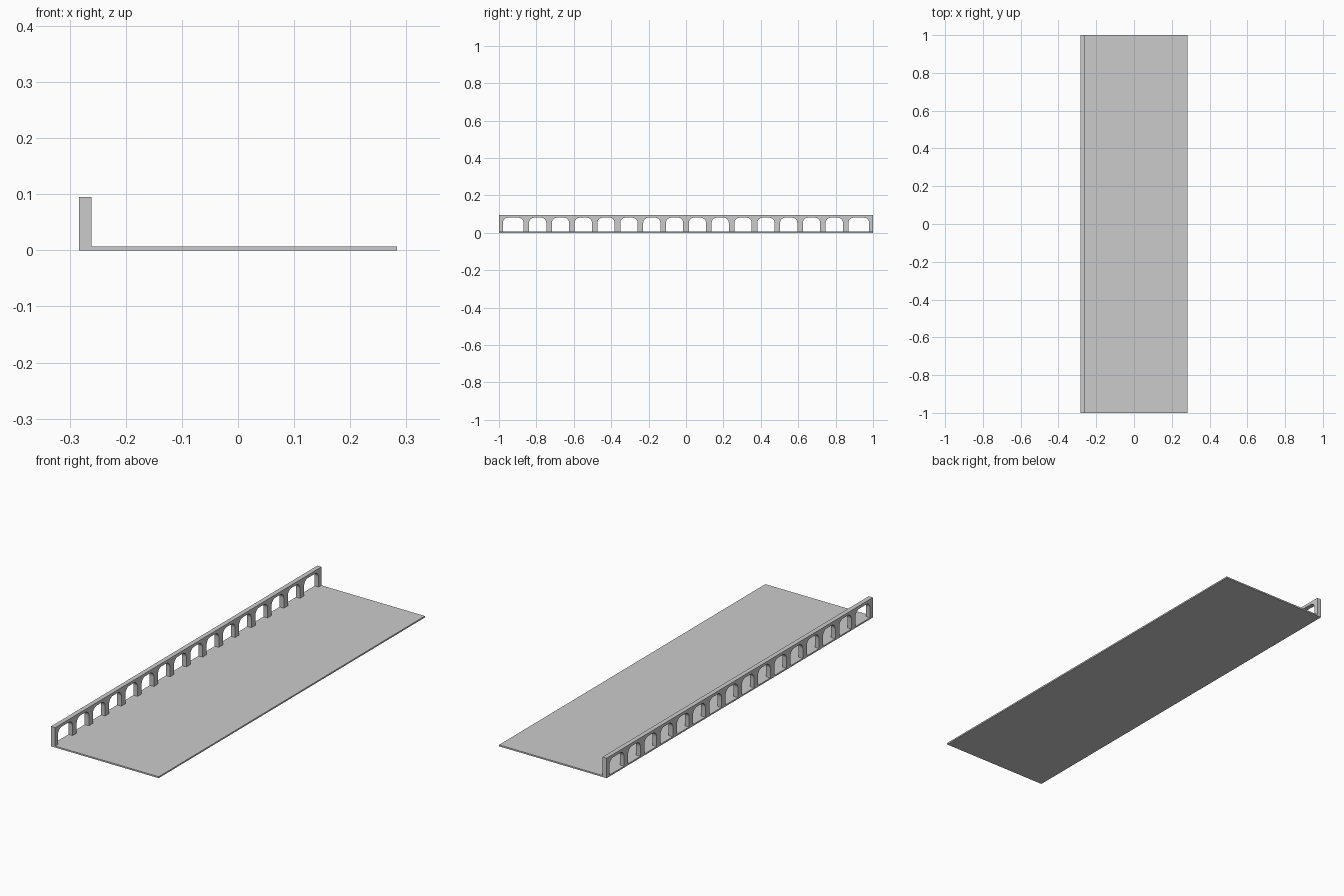
import bpy, bmesh, math

if "Cube" in bpy.data.objects:
    bpy.data.objects.remove(bpy.data.objects["Cube"])

X0, X1 = -0.283, 0.283      # deck edges
WALL_T = 0.022              # parapet thickness
DECK_Z, TOP_Z = 0.007, 0.095
ARCH_Z, RADIUS = 0.081, 0.028
PITCH, WIDTH = 0.122, 0.092


def extrude_profile(name, pts, x0, x1):
    """Extrude a (y, z) outline along x."""
    bm = bmesh.new()
    face = bm.faces.new([bm.verts.new((x0, y, z)) for y, z in pts])
    res = bmesh.ops.extrude_face_region(bm, geom=[face])
    verts = [g for g in res["geom"] if isinstance(g, bmesh.types.BMVert)]
    bmesh.ops.translate(bm, verts=verts, vec=(x1 - x0, 0, 0))
    bmesh.ops.recalc_face_normals(bm, faces=bm.faces)
    me = bpy.data.meshes.new(name)
    bm.to_mesh(me)
    bm.free()
    ob = bpy.data.objects.new(name, me)
    bpy.context.collection.objects.link(ob)
    return ob


def arch(y0, y1, segs=6):
    """Opening outline with rounded top corners, from foot to foot."""
    pts = [(y0, DECK_Z)]
    for cy, start in ((y0 + RADIUS, 180), (y1 - RADIUS, 90)):
        for i in range(segs + 1):
            a = math.radians(start - 90 * i / segs)
            pts.append((cy + RADIUS * math.cos(a),
                        ARCH_Z - RADIUS + RADIUS * math.sin(a)))
    return pts + [(y1, DECK_Z)]


# Flat deck
extrude_profile("deck", [(-1, 0), (1, 0), (1, DECK_Z), (-1, DECK_Z)], X0, X1)

# Arcaded parapet: fourteen equal openings and a wider one at each end
bays = [((i - 6.5) * PITCH - WIDTH / 2, (i - 6.5) * PITCH + WIDTH / 2)
        for i in range(14)]
bays = [(-0.979, -0.869)] + bays + [(0.869, 0.979)]
outline = [(-1, TOP_Z), (-1, DECK_Z)]
for y0, y1 in bays:
    outline += arch(y0, y1)
outline += [(1, DECK_Z), (1, TOP_Z)]
parapet = extrude_profile("arcaded_parapet", outline, X0, X0 + WALL_T)

# Smooth the rounded corners only
bpy.context.view_layer.objects.active = parapet
parapet.select_set(True)
bpy.ops.object.shade_smooth_by_angle(angle=math.radians(30))
